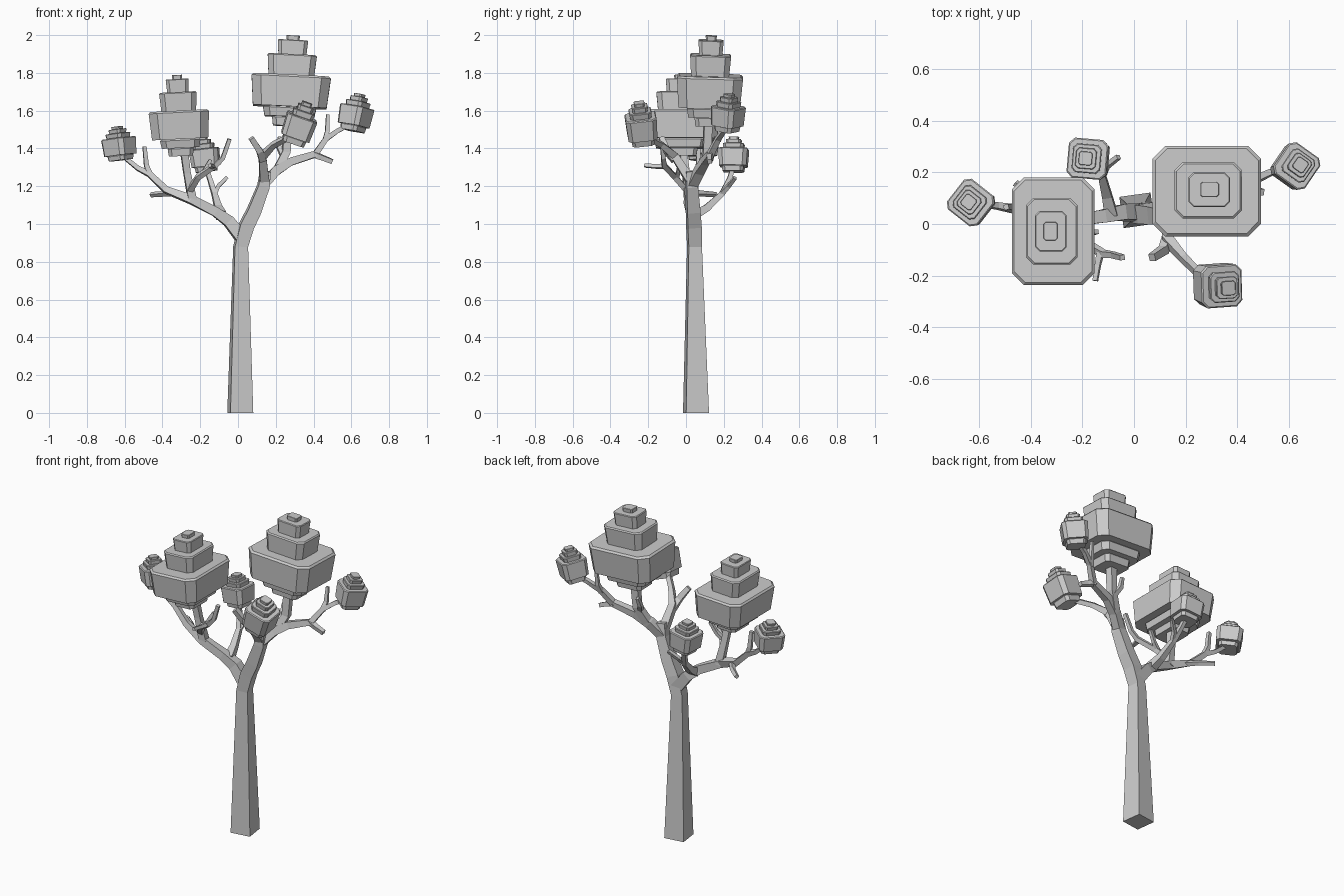
import bpy, bmesh, math
from mathutils import Vector, Quaternion

if "Cube" in bpy.data.objects:
    bpy.data.objects.remove(bpy.data.objects["Cube"])

grey = bpy.data.materials.new("plain_grey")
grey.use_nodes = True
grey.diffuse_color = (0.6, 0.6, 0.6, 1)
grey.node_tree.nodes["Principled BSDF"].inputs["Base Color"].default_value = (0.6, 0.6, 0.6, 1)
UP = Vector((0, 0, 1))


def finish(name, bm):
    bmesh.ops.recalc_face_normals(bm, faces=bm.faces)
    mesh = bpy.data.meshes.new(name)
    bm.to_mesh(mesh)
    bm.free()
    mesh.materials.append(grey)
    obj = bpy.data.objects.new(name, mesh)
    bpy.context.collection.objects.link(obj)
    return obj


def loft(bm, rings):
    """Skin a closed solid through rings of equal point count."""
    rings = [[bm.verts.new(p) for p in ring] for ring in rings]
    n = len(rings[0])
    for a, b in zip(rings, rings[1:]):
        for i in range(n):
            j = (i + 1) % n
            bm.faces.new((a[i], a[j], b[j], b[i]))
    bm.faces.new(rings[0][::-1])
    bm.faces.new(rings[-1])


def limb(name, *path, yaw=8):
    """Square tapered tube; each path point is x, y, z, width."""
    pts = [Vector(p[:3]) for p in path]
    rings = []
    for i, p in enumerate(pts):
        tangent = pts[min(i + 1, len(pts) - 1)] - pts[max(i - 1, 0)]
        turn = UP.rotation_difference(tangent) @ Quaternion(UP, math.radians(yaw))
        h = path[i][3] / 2
        ring = [p + turn @ Vector((sx * h, sy * h, 0))
                for sx, sy in ((-1, -1), (1, -1), (1, 1), (-1, 1))]
        for v in ring:
            v.z = max(v.z, 0)
        rings.append(ring)
    bm = bmesh.new()
    loft(bm, rings)
    finish(name, bm)


# Tier rows: bottom and top as a share of height, width as a share of the crown
BIG = ((0, .1, .43), (.1, .21, .67), (.21, .56, 1), (.56, .79, .62), (.79, .95, .38), (.95, 1, .17))
SMALL = ((0, .15, .75), (.15, .66, 1), (.66, .8, .72), (.8, .92, .52), (.92, 1, .34))


def crown(name, tiers, centre, axis, width, depth, height, yaw=0):
    """Stack of chamfered blocks along a leaning axis, placed by the widest block."""
    turn = UP.rotation_difference(Vector(axis)) @ Quaternion(UP, math.radians(yaw))
    widest = max(tiers, key=lambda t: t[2])
    middle = (widest[0] + widest[1]) / 2
    bm = bmesh.new()
    for low, high, share in tiers:
        rings = []
        lip = 0.03 * share * min(width, depth)
        for z, grow, inset in ((low, .93, 0), (high, 1, 0), (high, 1, lip)):
            hx = width * share * grow / 2 - inset
            hy = depth * share * grow / 2 - inset
            c = 0.28 * min(hx, hy)
            top = (z - middle) * height
            if z == high and inset == 0:
                top -= lip
            ring = []
            for sx, sy in ((1, 1), (-1, 1), (-1, -1), (1, -1)):
                pair = [(sx * hx, sy * (hy - c)), (sx * (hx - c), sy * hy)]
                for x, y in pair if sx * sy > 0 else pair[::-1]:
                    ring.append(Vector(centre) + turn @ Vector((x, y, top)))
            rings.append(ring)
        loft(bm, rings)
    finish(name, bm)


# Trunk running into the left limb
limb("trunk", (.012, .053, 0, .122), (.014, .045, .88, .07), (.045, .042, .99, .074),
     (.085, .038, 1.07, .07), (.135, .03, 1.2, .06), (.145, .025, 1.28, .052))

# Left side branches
limb("left_front_branch", (.14, .03, 1.22, .05), (.13, -.06, 1.36, .04),
     (.19, -.13, 1.42, .028), (.27, -.21, 1.46, .026), (.31, -.23, 1.5, .024))
limb("left_front_stub", (.13, -.06, 1.34, .038), (.115, -.1, 1.385, .034), (.07, -.13, 1.455, .028))
limb("left_outer_branch", (.13, .03, 1.2, .05), (.2, .07, 1.28, .05), (.28, .1, 1.33, .042),
     (.41, .13, 1.37, .034), (.465, .17, 1.45, .028), (.53, .2, 1.495, .024), (.6, .22, 1.53, .022))
limb("left_outer_stub", (.4, .13, 1.37, .032), (.45, .125, 1.35, .026), (.5, .125, 1.33, .024))
limb("left_upper_stub", (.46, .17, 1.44, .026), (.472, .19, 1.49, .022), (.475, .2, 1.58, .016))
limb("left_crown_stem", (.21, .08, 1.29, .045), (.255, .11, 1.38, .042), (.27, .12, 1.6, .045))
limb("left_inner_stub", (.245, .1, 1.35, .03), (.215, .14, 1.41, .024), (.22, .16, 1.46, .018))

# Right side branches
limb("right_limb", (.025, .045, .92, .066), (-.05, .045, 1.015, .06), (-.12, .03, 1.065, .05),
     (-.25, .012, 1.13, .045), (-.38, .045, 1.18, .034), (-.47, .06, 1.265, .03),
     (-.53, .07, 1.295, .024), (-.61, .08, 1.36, .02))
limb("right_upper_stub", (-.465, .06, 1.26, .028), (-.485, .065, 1.31, .024), (-.495, .065, 1.41, .02))
limb("right_low_stub", (-.34, .035, 1.165, .026), (-.39, .1, 1.16, .022), (-.46, .16, 1.155, .02))
limb("right_crown_stem", (-.24, .015, 1.12, .045), (-.27, 0, 1.27, .036), (-.29, -.02, 1.42, .04))
limb("right_front_branch", (-.26, .01, 1.17, .03), (-.21, -.06, 1.25, .028),
     (-.12, -.115, 1.31, .026), (-.08, -.12, 1.35, .022), (-.045, -.13, 1.45, .02))
limb("right_front_stub", (-.13, -.11, 1.305, .024), (-.14, -.16, 1.305, .02), (-.15, -.22, 1.31, .018))
limb("right_inner_stub", (-.22, -.05, 1.24, .022), (-.18, -.04, 1.28, .02), (-.145, -.03, 1.34, .018))
limb("right_back_branch", (-.09, .04, 1.045, .05), (-.105, .11, 1.085, .038),
     (-.125, .19, 1.16, .028), (-.15, .23, 1.24, .024), (-.17, .25, 1.3, .022))
limb("right_back_stub", (-.125, .185, 1.155, .024), (-.105, .225, 1.2, .02), (-.06, .26, 1.245, .018))

# Foliage crowns
crown("left_big_crown", BIG, (.278, .125, 1.703), (.05, .03, 1), .42, .35, .48)
crown("right_big_crown", BIG, (-.31, -.028, 1.525), (-.05, 0, 1), .32, .415, .43)
crown("left_outer_crown", SMALL, (.622, .222, 1.572), (.2, .06, 1), .15, .15, .2, yaw=-35)
crown("left_front_crown", SMALL, (.322, -.236, 1.515), (.35, -.1, 1), .165, .165, .23, yaw=3)
crown("right_back_crown", SMALL, (-.175, .252, 1.352), (-.12, .02, 1), .155, .155, .185, yaw=-5)
crown("right_outer_crown", SMALL, (-.628, .082, 1.41), (-.12, .03, 1), .15, .15, .18, yaw=-38)
